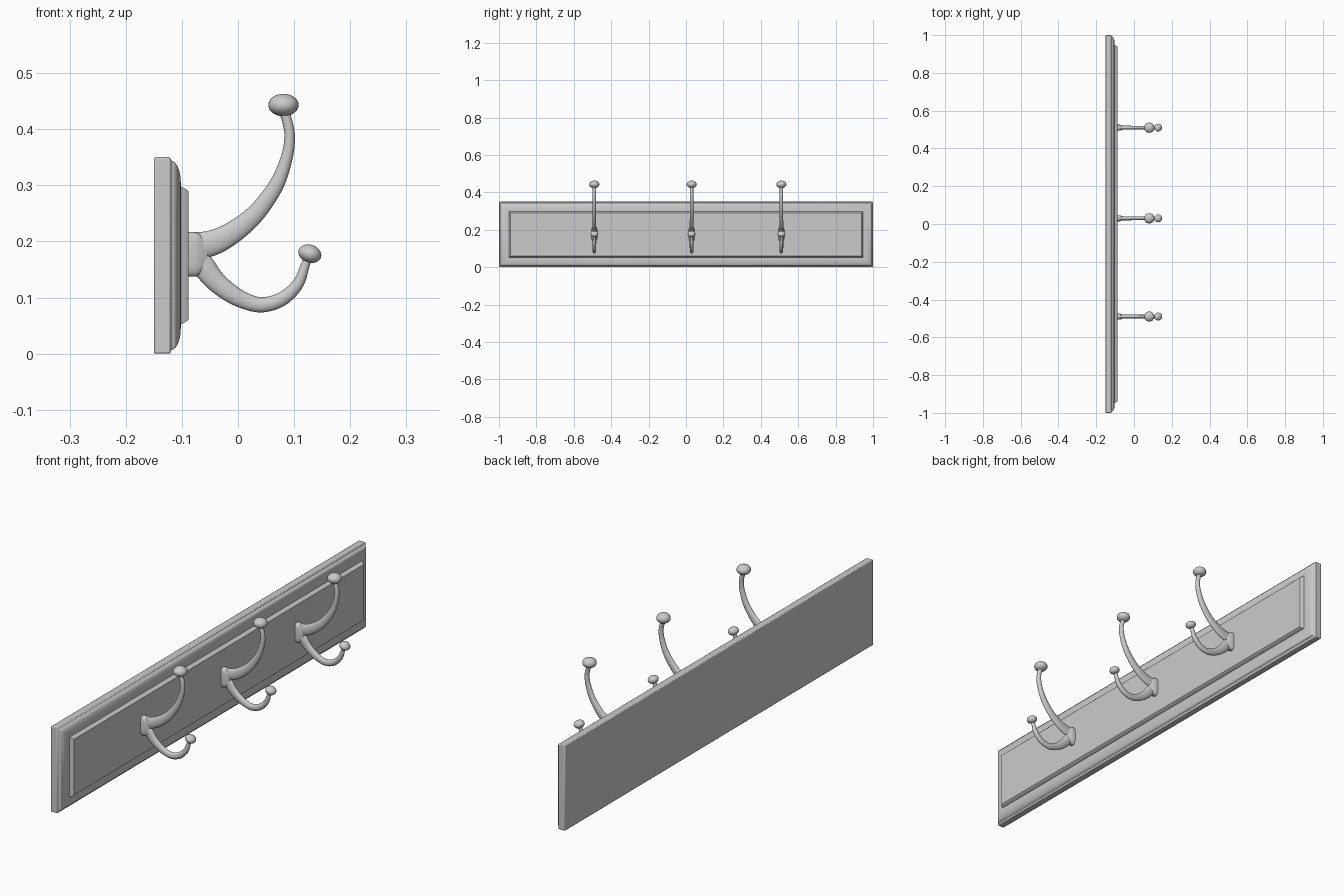
import bpy, bmesh, math
from mathutils import Vector, Matrix

if "Cube" in bpy.data.objects:
    bpy.data.objects.remove(bpy.data.objects["Cube"])

HOOK_Y = (-0.49, 0.03, 0.51)


def finish(name, bm, angle=35):
    bmesh.ops.recalc_face_normals(bm, faces=bm.faces)
    me = bpy.data.meshes.new(name)
    bm.to_mesh(me)
    bm.free()
    ob = bpy.data.objects.new(name, me)
    bpy.context.collection.objects.link(ob)
    bpy.ops.object.select_all(action='DESELECT')
    ob.select_set(True)
    bpy.context.view_layer.objects.active = ob
    bpy.ops.object.shade_smooth_by_angle(angle=math.radians(angle))
    return ob


def loft(name, rings, angle=35):
    bm = bmesh.new()
    loops = [[bm.verts.new(p) for p in r] for r in rings]
    n = len(loops[0])
    for a, b in zip(loops, loops[1:]):
        for i in range(n):
            j = (i + 1) % n
            bm.faces.new((a[i], a[j], b[j], b[i]))
    bm.faces.new(loops[0])
    bm.faces.new(loops[-1])
    return finish(name, bm, angle)


def rect(x, inset):
    y, lo, hi = 1 - inset, inset, 0.35 - inset
    return [(x, -y, lo), (x, y, lo), (x, y, hi), (x, -y, hi)]


def spline(pts, steps=5):
    # Catmull-Rom through tuples
    v = [Vector(p) for p in pts]
    v = [2 * v[0] - v[1]] + v + [2 * v[-1] - v[-2]]
    out = []
    for i in range(1, len(v) - 2):
        a, b, c, d = v[i - 1:i + 3]
        for s in range(steps):
            t = s / steps
            out.append(0.5 * (2 * b + (c - a) * t + (2 * a - 5 * b + 4 * c - d) * t * t
                              + (3 * b - a - 3 * c + d) * t ** 3))
    return out + [v[-2]]


def arm(name, pts, sides=16):
    # each point: x, z, half height in the xz plane; y thickness tapers
    path = spline([Vector(p) for p in pts])
    rings = []
    for i, p in enumerate(path):
        d = path[min(i + 1, len(path) - 1)] - path[max(i - 1, 0)]
        nx, nz = Vector((-d.y, d.x)).normalized()
        w = min(p.z, 0.0105 - 0.0015 * i / len(path))
        rings.append([(p.x + nx * p.z * math.cos(a), w * math.sin(a), p.y + nz * p.z * math.cos(a))
                      for a in (2 * math.pi * k / sides for k in range(sides))])
    return loft(name, rings, 50)


def knob(name, x, z, r, h, tilt):
    bm = bmesh.new()
    m = (Matrix.Translation((x, 0, z)) @ Matrix.Rotation(math.radians(tilt), 4, 'Y')
         @ Matrix.Diagonal((r, r, h, 1)))
    bmesh.ops.create_uvsphere(bm, u_segments=24, v_segments=14, radius=1, matrix=m)
    return finish(name, bm, 60)


# Backboard: square slab with an ovolo moulded front edge
edge = [(-0.15, 0), (-0.12, 0), (-0.12, 0.006)]
for k in range(1, 7):
    a = math.radians(15 * k)
    edge.append((-0.12 + 0.018 * math.sin(a), 0.006 + 0.038 * (1 - math.cos(a))))
board = loft("backboard", [rect(x, i) for x, i in edge])
bev = board.modifiers.new("soft_edges", 'BEVEL')
bev.width, bev.segments, bev.limit_method = 0.003, 2, 'ANGLE'
bev.angle_limit = math.radians(50)

# Raised panel with sloping edges
panel = loft("raised_panel", [rect(x, i) for x, i in
             ((-0.105, 0.052), (-0.100, 0.053), (-0.091, 0.058), (-0.088, 0.061))])

# Hook parts, modelled at y = 0
parts = []
upper = [(-0.085, 0.192, 0.024), (-0.05, 0.196, 0.023), (-0.012, 0.214, 0.020),
         (0.031, 0.249, 0.0165), (0.068, 0.300, 0.0135), (0.087, 0.350, 0.0105),
         (0.092, 0.384, 0.0095), (0.089, 0.409, 0.009), (0.081, 0.435, 0.009)]
lower = [(-0.080, 0.172, 0.022), (-0.062, 0.156, 0.021), (-0.042, 0.131, 0.0185),
         (-0.014, 0.108, 0.0165), (0.015, 0.093, 0.0145), (0.044, 0.087, 0.0135),
         (0.078, 0.097, 0.0125), (0.106, 0.123, 0.0105), (0.119, 0.155, 0.008),
         (0.124, 0.172, 0.0075)]
parts.append(arm("upper_arm", upper))
parts.append(arm("lower_arm", lower))
parts.append(knob("upper_knob", 0.081, 0.443, 0.027, 0.020, 0))
parts.append(knob("lower_knob", 0.128, 0.178, 0.021, 0.016, 20))

# Mounting foot: rounded plate flaring onto the panel
foot = []
for x, hy, hz in ((-0.092, 0.016, 0.040), (-0.076, 0.016, 0.040), (-0.069, 0.014, 0.037),
                  (-0.062, 0.011, 0.030), (-0.054, 0.007, 0.018)):
    ring = []
    for k in range(24):
        c, s = math.cos(math.pi * k / 12), math.sin(math.pi * k / 12)
        ring.append((x, hy * math.copysign(abs(c) ** 0.6, c),
                     0.177 + hz * math.copysign(abs(s) ** 0.6, s)))
    foot.append(ring)
parts.append(loft("hook_foot", foot, 50))

# Repeat the hook along the board
for ob in parts:
    ob.location.y = HOOK_Y[0]
    for y in HOOK_Y[1:]:
        dup = ob.copy()
        dup.location.y = y
        bpy.context.collection.objects.link(dup)
